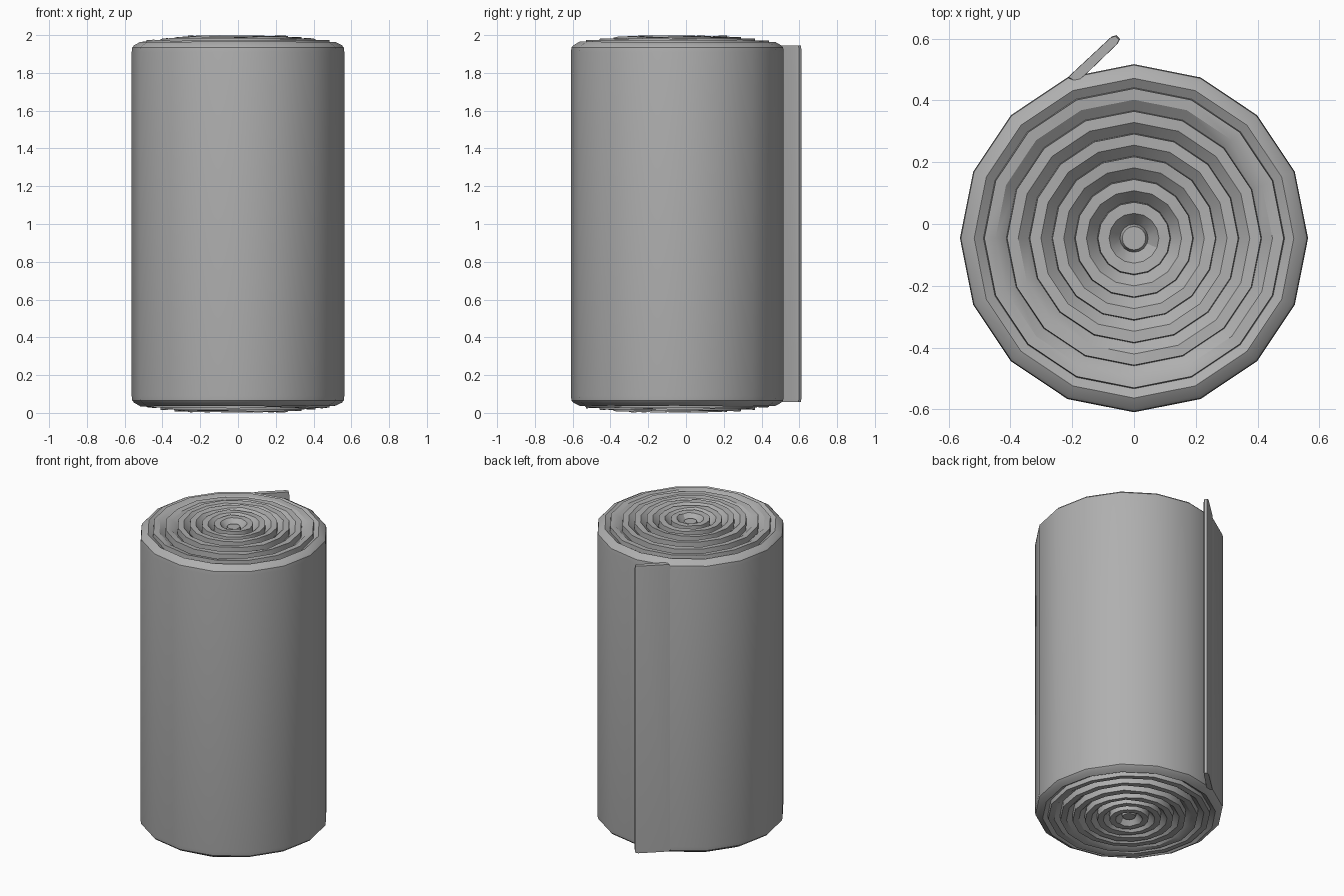
import bpy, bmesh, math, random

if "Cube" in bpy.data.objects:
    bpy.data.objects.remove(bpy.data.objects["Cube"])

random.seed(4)
CY = -0.046          # roll axis in y
SEG = 16

# Mid grey for the whole mat
grey = bpy.data.materials.new("mid_grey")
grey.diffuse_color = (0.43, 0.43, 0.43, 1)
grey.use_nodes = True
grey.node_tree.nodes["Principled BSDF"].inputs["Base Color"].default_value = grey.diffuse_color


def finish(bm, name):
    bmesh.ops.recalc_face_normals(bm, faces=bm.faces)
    me = bpy.data.meshes.new(name)
    bm.to_mesh(me)
    bm.free()
    me.materials.append(grey)
    ob = bpy.data.objects.new(name, me)
    bpy.context.collection.objects.link(ob)
    bpy.context.view_layer.objects.active = ob
    ob.select_set(True)
    bpy.ops.object.shade_smooth_by_angle(angle=math.radians(30))
    ob.select_set(False)
    return ob


# Half profile (radius, height, height jitter): rounded rim, then wound layers
half = [(0.563, 1.91, 0), (0.560, 1.935, 0), (0.550, 1.946, 0),
        (0.517, 1.964, 0.002), (0.487, 1.944, 0.002)]
edge, pitch = 0.484, 0.0735
for i in range(6):
    r = edge - i * pitch
    top = min(1.972 + 0.009 * i, 1.995)
    half += [(r, top, 0.004),                       # ridge outer edge
             (r - 0.036, top - 0.002, 0.004),       # ridge inner edge
             (r - 0.071, top - 0.03 - 0.003 * i, 0.003)]   # groove floor
half += [(0.038, 1.975, 0)]                         # core

# Mirror top profile to the bottom and lathe the whole roll
profile = half[::-1] + [(r, 2 - z, j) for r, z, j in half]
bm = bmesh.new()
rings = []
for r, z, j in profile:
    ring = []
    for k in range(SEG):
        a = 2 * math.pi * k / SEG
        ring.append(bm.verts.new((r * math.cos(a), CY + r * math.sin(a),
                                  z + random.uniform(-j, j))))
    rings.append(ring)
for a, b in zip(rings, rings[1:]):
    for k in range(SEG):
        n = (k + 1) % SEG
        bm.faces.new((a[k], a[n], b[n], b[k]))
bm.faces.new(rings[0])
bm.faces.new(rings[-1])
finish(bm, "rolled_mat")

# Loose end of the mat: plan outline extruded up, top and bottom softened
outline = [(-0.217, 0.472), (-0.073, 0.606), (-0.057, 0.611),
           (-0.045, 0.598), (-0.053, 0.583), (-0.160, 0.480), (-0.19, 0.455)]
cx = sum(p[0] for p in outline) / len(outline)
cy = sum(p[1] for p in outline) / len(outline)
bm = bmesh.new()
rings = []
for z, s in ((0.058, 0.95), (0.075, 1), (1.925, 1), (1.946, 0.95)):
    rings.append([bm.verts.new((cx + (x - cx) * s, cy + (y - cy) * s, z))
                  for x, y in outline])
for a, b in zip(rings, rings[1:]):
    for k in range(len(outline)):
        n = (k + 1) % len(outline)
        bm.faces.new((a[k], a[n], b[n], b[k]))
bm.faces.new(rings[0])
bm.faces.new(rings[-1])
finish(bm, "loose_end_flap")
